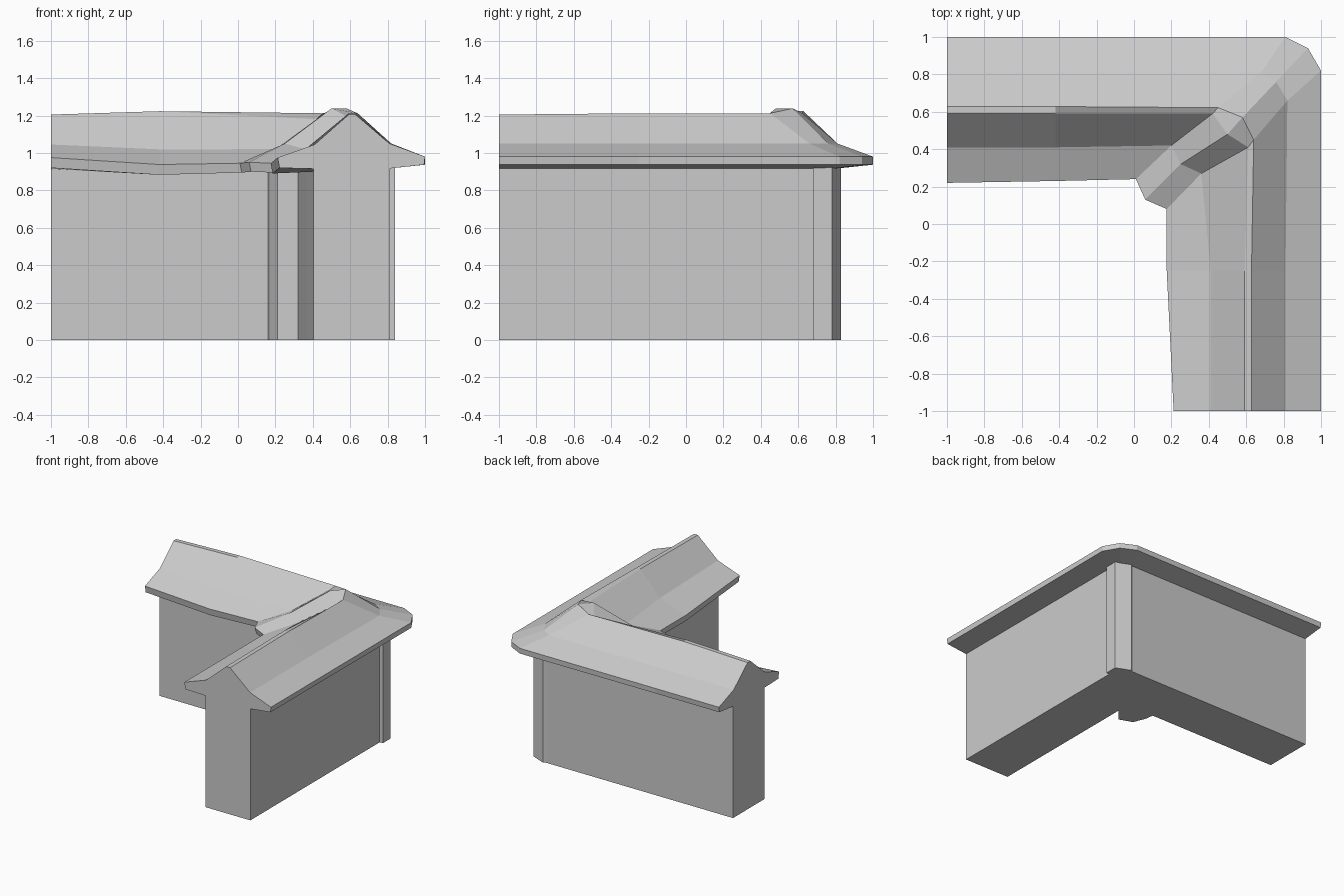
import bpy, bmesh

if "Cube" in bpy.data.objects:
    bpy.data.objects.remove(bpy.data.objects["Cube"])


def make_object(name, bm):
    bmesh.ops.recalc_face_normals(bm, faces=bm.faces)
    mesh = bpy.data.meshes.new(name)
    bm.to_mesh(mesh)
    bm.free()
    obj = bpy.data.objects.new(name, mesh)
    bpy.context.collection.objects.link(obj)
    return obj


def prism(name, outline, z0, z1):
    bm = bmesh.new()
    low = [bm.verts.new((x, y, z0)) for x, y in outline]
    high = [bm.verts.new((x, y, z1)) for x, y in outline]
    n = len(outline)
    bm.faces.new(low)
    bm.faces.new(high)
    for i in range(n):
        j = (i + 1) % n
        bm.faces.new((low[i], low[j], high[j], high[i]))
    return make_object(name, bm)


def loft(name, rings):
    bm = bmesh.new()
    rows = [[bm.verts.new(p) for p in ring] for ring in rings]
    n = len(rows[0])
    for a, b in zip(rows, rows[1:]):
        for i in range(n):
            j = (i + 1) % n
            bm.faces.new((a[i], a[j], b[j], b[i]))
    bm.faces.new(rows[0])
    bm.faces.new(rows[-1])
    return make_object(name, bm)


def arm_ring(along, eave, drop, ridge):
    """Roof cross-section of the arm running along x."""
    section = [(0.41, 0.915 - drop * 0.5), (eave + 0.01, 0.92 - drop),
               (eave, 0.975 - drop), (0.41, 1.045 - drop * 0.7),
               (0.592, ridge), (0.628, ridge), (0.81, 1.05),
               (1.0, 0.98), (0.995, 0.937), (0.82, 0.918)]
    return [(along, y, z) for y, z in section]


def swap(ring):
    return [(y, x, z) for x, y, z in ring]


def corner_ring(soffit_in, eave_in, mid_in, ridge_in, ridge_out, mid_out, eave_out, soffit_out):
    """Corner cross-section; eaves get a thin vertical lip."""
    (ex, ey, ez), (ox, oy, oz) = eave_in, eave_out
    return [soffit_in, (ex + 0.01, ey + 0.01, ez - 0.05), eave_in, mid_in, ridge_in,
            ridge_out, mid_out, eave_out, (ox, oy, oz - 0.043), soffit_out]


# Angled wall with its corner pillar, bevelled on the outside
prism("corner_wall", [
    (-1, 0.41), (0.16, 0.41), (0.17, 0.34), (0.21, 0.24), (0.32, 0.20),
    (0.37, 0.26), (0.405, 0.30), (0.405, -1), (0.812, -1), (0.812, 0.68),
    (0.84, 0.68), (0.84, 0.78), (0.72, 0.83), (0.70, 0.818), (-1, 0.818)], 0, 0.935)

# Tiled roof swept round the corner, with a raised hip over the inner angle
loft("roof", [
    arm_ring(-1, 0.22, 0, 1.205),
    arm_ring(-0.42, 0.23, 0.037, 1.223),
    corner_ring((0.18, 0.41, 0.91), (0.01, 0.24, 0.945), (0.20, 0.42, 1.02),
                (0.42, 0.59, 1.18), (0.45, 0.622, 1.212), (0.68, 0.81, 1.05),
                (0.81, 1.0, 0.98), (0.72, 0.82, 0.918)),
    corner_ring((0.24, 0.27, 0.905), (0.06, 0.13, 0.95), (0.25, 0.32, 1.05),
                (0.50, 0.48, 1.238), (0.58, 0.57, 1.238), (0.76, 0.76, 1.05),
                (0.93, 0.94, 0.98), (0.80, 0.80, 0.918)),
    corner_ring((0.40, 0.20, 0.91), (0.175, 0.08, 0.945), (0.36, 0.27, 1.02),
                (0.61, 0.41, 1.18), (0.64, 0.45, 1.212), (0.82, 0.66, 1.05),
                (1.0, 0.82, 0.98), (0.82, 0.72, 0.918)),
    swap(arm_ring(-0.25, 0.175, 0.03, 1.212)),
    swap(arm_ring(-1, 0.212, 0, 1.205))])
